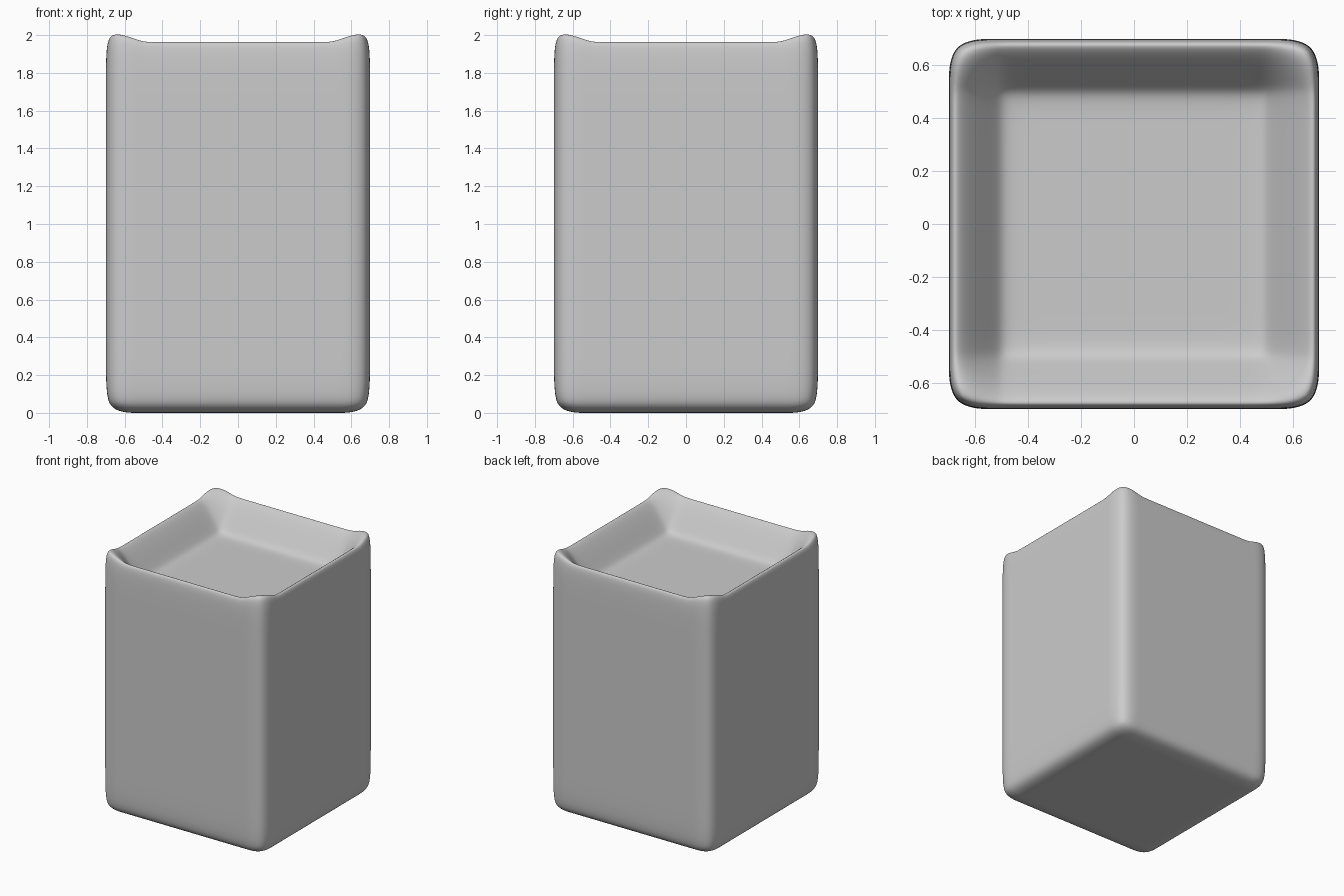
import bpy, bmesh
from mathutils import Vector

if "Cube" in bpy.data.objects:
    bpy.data.objects.remove(bpy.data.objects["Cube"])

HALF = 0.70       # half width of the block
TOP = 2.044       # cage height of the rim
FLOOR = 1.74      # height of the recessed top
LOOPS = (0.50, 0.47)
EDGE = 0.20       # distance of horizontal support loops

# Block cage: a box cut by support loops
bm = bmesh.new()
bmesh.ops.create_cube(bm, size=1.0)
for v in bm.verts:
    v.co = Vector((v.co.x * 2 * HALF, v.co.y * 2 * HALF, (v.co.z + 0.5) * TOP))

def cut(co, no):
    bmesh.ops.bisect_plane(bm, geom=bm.verts[:] + bm.edges[:] + bm.faces[:],
                           dist=1e-5, plane_co=co, plane_no=no)

for d in LOOPS:
    for s in (-1, 1):
        cut((s * d, 0, 0), (1, 0, 0))
        cut((0, s * d, 0), (0, 1, 0))
for z in (EDGE, TOP - EDGE):
    cut((0, 0, z), (0, 0, 1))

# Sink the tray in the top and lift the four corners
for v in bm.verts:
    if v.co.z > TOP - 1e-4:
        reach = sorted((abs(v.co.x), abs(v.co.y)))
        if reach[1] < LOOPS[0] + 0.01:
            v.co.z = FLOOR
        elif reach[0] > HALF - 0.01:
            v.co.z += 0.045

bmesh.ops.recalc_face_normals(bm, faces=bm.faces[:])
for f in bm.faces:
    f.smooth = True
me = bpy.data.meshes.new("tray_top_block")
bm.to_mesh(me)
bm.free()
block = bpy.data.objects.new("tray_top_block", me)
bpy.context.collection.objects.link(block)

# Rounded, smooth surface
sub = block.modifiers.new("smooth", 'SUBSURF')
sub.levels = 4
sub.render_levels = 4
